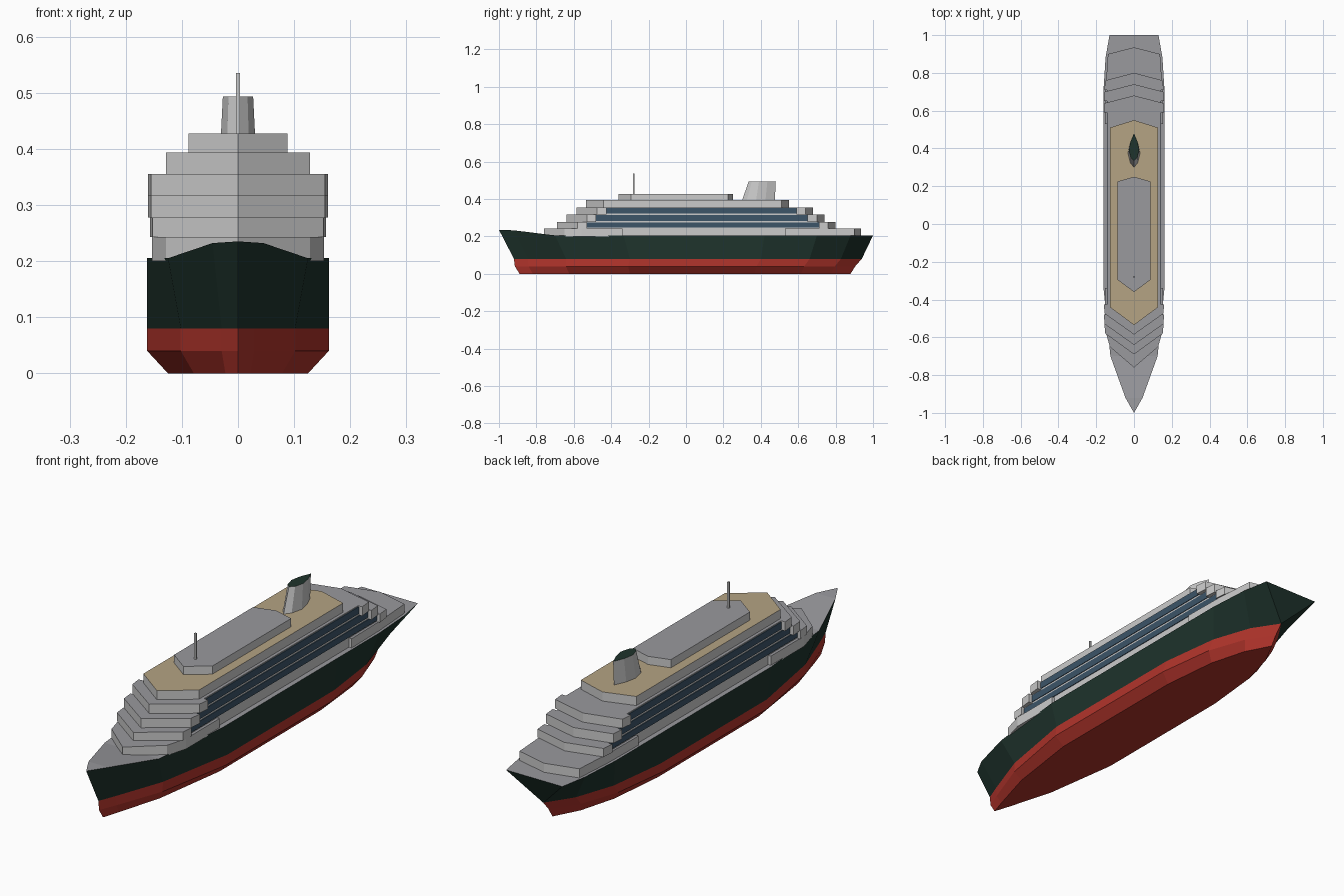
import bpy
import bmesh

default = bpy.data.objects.get("Cube")
if default:
    bpy.data.objects.remove(default, do_unlink=True)


def material(name, r, g, b):
    mat = bpy.data.materials.new(name)
    mat.use_nodes = True
    mat.diffuse_color = (r, g, b, 1)
    shader = mat.node_tree.nodes["Principled BSDF"]
    shader.inputs["Base Color"].default_value = (r, g, b, 1)
    return mat


white = material("wall white", .6, .6, .6)
grey = material("deck grey", .32, .32, .34)
tan = material("deck tan", .46, .37, .23)
green = material("hull dark green", .013, .033, .025)
red = material("keel red", .45, .035, .025)
blue = material("window blue", .045, .09, .14)


def finish(name, bm, mats, rule=None):
    """Turn a bmesh into an object, colouring faces by a rule."""
    bmesh.ops.remove_doubles(bm, verts=bm.verts, dist=.0005)
    bmesh.ops.recalc_face_normals(bm, faces=bm.faces)
    bm.normal_update()
    if rule:
        for face in bm.faces:
            face.material_index = rule(face)
    mesh = bpy.data.meshes.new(name)
    bm.to_mesh(mesh)
    bm.free()
    for mat in mats:
        mesh.materials.append(mat)
    obj = bpy.data.objects.new(name, mesh)
    bpy.context.collection.objects.link(obj)
    return obj


def roof_rule(face):
    return 1 if face.normal.z > .9 else 0


def mirrored(half):
    """Full plan outline from a half outline running bow to stern."""
    return half + [(-x, y) for x, y in reversed(half) if x > 0]


def loft(name, rings, mats, rule=None):
    """Capped solid through rings of equal length."""
    bm = bmesh.new()
    loops = [[bm.verts.new(p) for p in ring] for ring in rings]
    for low, high in zip(loops, loops[1:]):
        for i in range(len(low)):
            j = (i + 1) % len(low)
            bm.faces.new((low[i], low[j], high[j], high[i]))
    bm.faces.new(loops[0])
    bm.faces.new(loops[-1])
    return finish(name, bm, mats, rule)


def tier(name, z0, z1, half, roof):
    outline = mirrored(half)
    rings = [[(x, y, z) for x, y in outline] for z in (z0, z1)]
    return loft(name, rings, [white, roof], roof_rule)


def box(name, x0, x1, y0, y1, z0, z1, mat):
    rings = [[(x0, y0, z), (x1, y0, z), (x1, y1, z), (x0, y1, z)] for z in (z0, z1)]
    return loft(name, rings, [mat])


# Hull: stations along the length, shared by four levels
BEAM = .162
stations = [0, .04, .15, .333, .71, .85, .94, 1]
lower = [0, .18, .63, 1, 1, .8, .45, 0]
deck = [0, .28, .77, 1, 1, 1, .93, .8]


def level(z, bow, stern, beam, widths):
    return [(beam * w, bow + (stern - bow) * t, z) for t, w in zip(stations, widths)]


levels = [
    level(0, -.89, .88, .125, lower),
    level(.04, -.915, .905, BEAM, lower),
    level(.08, -.92, .94, BEAM, lower),
    level(.205, -1, 1, BEAM, deck),
]
sheer = [.03, .027]
levels[3][:2] = [(x, y, z + s) for (x, y, z), s in zip(levels[3], sheer)]

bm = bmesh.new()
sides = []
for sign in (1, -1):
    sides.append([[bm.verts.new((sign * x, y, z)) for x, y, z in row] for row in levels])
count = len(stations)
for side in sides:
    for low, high in zip(side, side[1:]):
        for i in range(count - 1):
            bm.faces.new((low[i], low[i + 1], high[i + 1], high[i]))
right, left = sides
for row in (0, 3):
    for i in range(count - 1):
        bm.faces.new((right[row][i], right[row][i + 1], left[row][i + 1], left[row][i]))
for row in range(3):
    bm.faces.new((right[row][-1], right[row + 1][-1], left[row + 1][-1], left[row][-1]))
bmesh.ops.remove_doubles(bm, verts=bm.verts, dist=.0005)


def hull_rule(face):
    if face.normal.z > .7:
        return 2
    return 1 if face.calc_center_median().z < .08 else 0


finish("hull", bm, [green, red, grey], hull_rule)

# Lowest house, with a side walkway cut into it
WALL = .141
tier("promenade_deck", .2, .243, [
    (0, -.76), (.128, -.65), (.153, -.56), (.153, -.34), (WALL, -.34),
    (WALL, .53), (.153, .53), (.15, .72), (.138, .9), (0, .935)], grey)

# Three cabin decks with recessed window bands
cabins = [
    ("lower", .243, .278, .157, -.69, .8),
    ("middle", .278, .317, .16, -.64, .74),
    ("upper", .317, .355, .16, -.585, .68),
]
for name, z0, z1, wide, tip, aft in cabins:
    start, end = tip + .16, aft - .09
    tier(name + "_cabin_deck", z0, z1, [
        (0, tip), (wide - .005, tip + .11), (wide, start), (WALL, start),
        (WALL, end), (wide, end), (wide - .005, aft - .04), (0, aft)], grey)
    for label, sign in (("left", 1), ("right", -1)):
        box(f"{name}_windows_{label}", sign * WALL, sign * (WALL + .003),
            start, end, z0 + .005, z1 - .004, blue)

# Sun deck and bridge house
tier("sun_deck", .355, .393, [
    (0, -.535), (.128, -.44), (.128, .51), (0, .55)], tan)
tier("top_house", .393, .427, [
    (0, -.36), (.088, -.295), (.088, .225), (0, .25)], grey)

# Funnel: raked teardrop with a dark cap
foot = mirrored([(0, .3), (.02, .325), (.032, .375), (.022, .425), (0, .475)])
head = mirrored([(0, .335), (.017, .352), (.027, .39), (.019, .435), (0, .48)])
loft("funnel", [[(x, y, .393) for x, y in foot], [(x, y, .493) for x, y in head]],
     [white, green], roof_rule)

# Mast
box("mast", -.004, .004, -.284, -.276, .427, .535, white)
